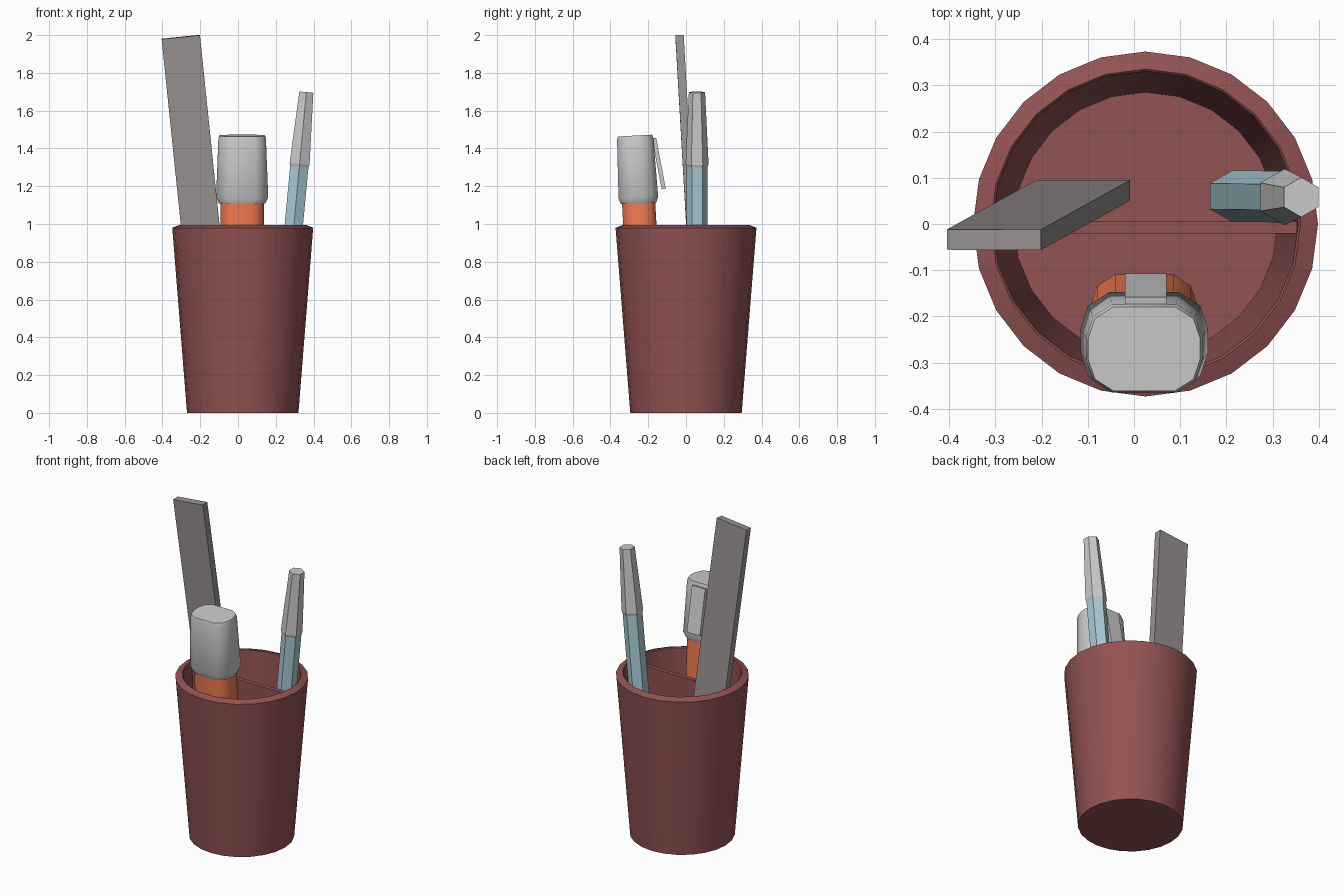
import bpy, bmesh, math
from mathutils import Vector

if "Cube" in bpy.data.objects:
    bpy.data.objects.remove(bpy.data.objects["Cube"])


def material(name, rgb):
    m = bpy.data.materials.new(name)
    m.diffuse_color = (*rgb, 1)
    m.use_nodes = True
    m.node_tree.nodes["Principled BSDF"].inputs["Base Color"].default_value = m.diffuse_color
    return m


def finish(name, bm, mat=None, angle=None):
    bmesh.ops.recalc_face_normals(bm, faces=bm.faces[:])
    me = bpy.data.meshes.new(name)
    bm.to_mesh(me)
    bm.free()
    ob = bpy.data.objects.new(name, me)
    bpy.context.collection.objects.link(ob)
    if mat:
        me.materials.append(mat)
    if angle:
        bpy.ops.object.select_all(action='DESELECT')
        ob.select_set(True)
        bpy.context.view_layer.objects.active = ob
        bpy.ops.object.shade_smooth_by_angle(angle=math.radians(angle))
    return ob


def loft(name, outline, rings, foot, head, mat=None, angle=None):
    """Sweep an outline along the leaning axis foot-head; rings are (z, scale x, scale y)."""
    foot, axis = Vector(foot), Vector(head) - Vector(foot)
    rot = Vector((0, 0, 1)).rotation_difference(axis)
    bm = bmesh.new()
    loops = []
    for z, sx, sy in rings:
        c = foot + axis * ((z - foot.z) / axis.z)
        loops.append([bm.verts.new(c + rot @ Vector((x * sx, y * sy, 0))) for x, y in outline])
    n = len(outline)
    for a, b in zip(loops, loops[1:]):
        for i in range(n):
            bm.faces.new((a[i], a[(i + 1) % n], b[(i + 1) % n], b[i]))
    bm.faces.new(loops[0][::-1])
    bm.faces.new(loops[-1])
    return finish(name, bm, mat, angle)


def polygon(n, start=0.0):
    return [(math.cos(start + math.tau * i / n), math.sin(start + math.tau * i / n)) for i in range(n)]


maroon = material("maroon", (0.29, 0.085, 0.085))
dark_grey = material("dark_grey", (0.32, 0.29, 0.29))
orange = material("orange", (0.9, 0.2, 0.085))
pale_blue = material("pale_blue", (0.4, 0.6, 0.67))

# Cup: outer wall, sloped rim, inner wall and floor
CX = 0.025
cup = [(0, 0.295), (0.98, 0.373), (0.995, 0.335), (0.99, 0.33), (0.1, 0.285)]
loft("cup", polygon(24), [(z, r, r) for z, r in cup], (CX, 0, 0), (CX, 0, 1), maroon, 30)

# Divider across the cup
box = [(-1, -1), (1, -1), (1, 1), (-1, 1)]
loft("divider", box, [(0.1, 0.284, 0.013), (0.965, 0.328, 0.013)],
     (CX, -0.008, 0), (CX, -0.008, 1), maroon)

# Ruler leaning left
loft("ruler", box, [(0.12, 0.102, 0.022), (1.99, 0.102, 0.022)],
     (-0.11, 0.073, 0.12), (-0.303, -0.034, 1.99), dark_grey)

# Hexagonal pen with tapered cap
hexagon = polygon(6, math.pi / 6)
pen = ((0.213, 0.06, 0.12), (0.362, 0.058, 1.7))
loft("pen_body", hexagon, [(0.12, 0.056, 0.056), (1.32, 0.056, 0.056)], *pen, pale_blue)
loft("pen_cap", hexagon, [(1.295, 0.053, 0.053), (1.318, 0.061, 0.061), (1.698, 0.043, 0.043)], *pen)

# Wide marker with rounded-rectangle section
quarter = [(1, 0.25), (0.88, 0.72), (0.55, 1)]
rounded = (quarter + [(-x, y) for x, y in quarter[::-1]]
           + [(-x, -y) for x, y in quarter] + [(x, -y) for x, y in quarter[::-1]])
marker = ((0.022, -0.197, 0.12), (0.022, -0.27, 1.468))
loft("marker_body", rounded, [(0.12, 0.115, 0.088), (1.13, 0.115, 0.088)], *marker, orange, 40)
loft("marker_cap", rounded, [(1.11, 0.122, 0.094), (1.14, 0.138, 0.105),
                             (1.45, 0.126, 0.096), (1.468, 0.121, 0.091)], *marker, None, 40)

# Clip standing off the back of the marker cap
loft("marker_clip", box, [(1.185, 0.045, 0.011), (1.455, 0.045, 0.011)],
     (0.025, -0.118, 1.185), (0.025, -0.169, 1.455))
